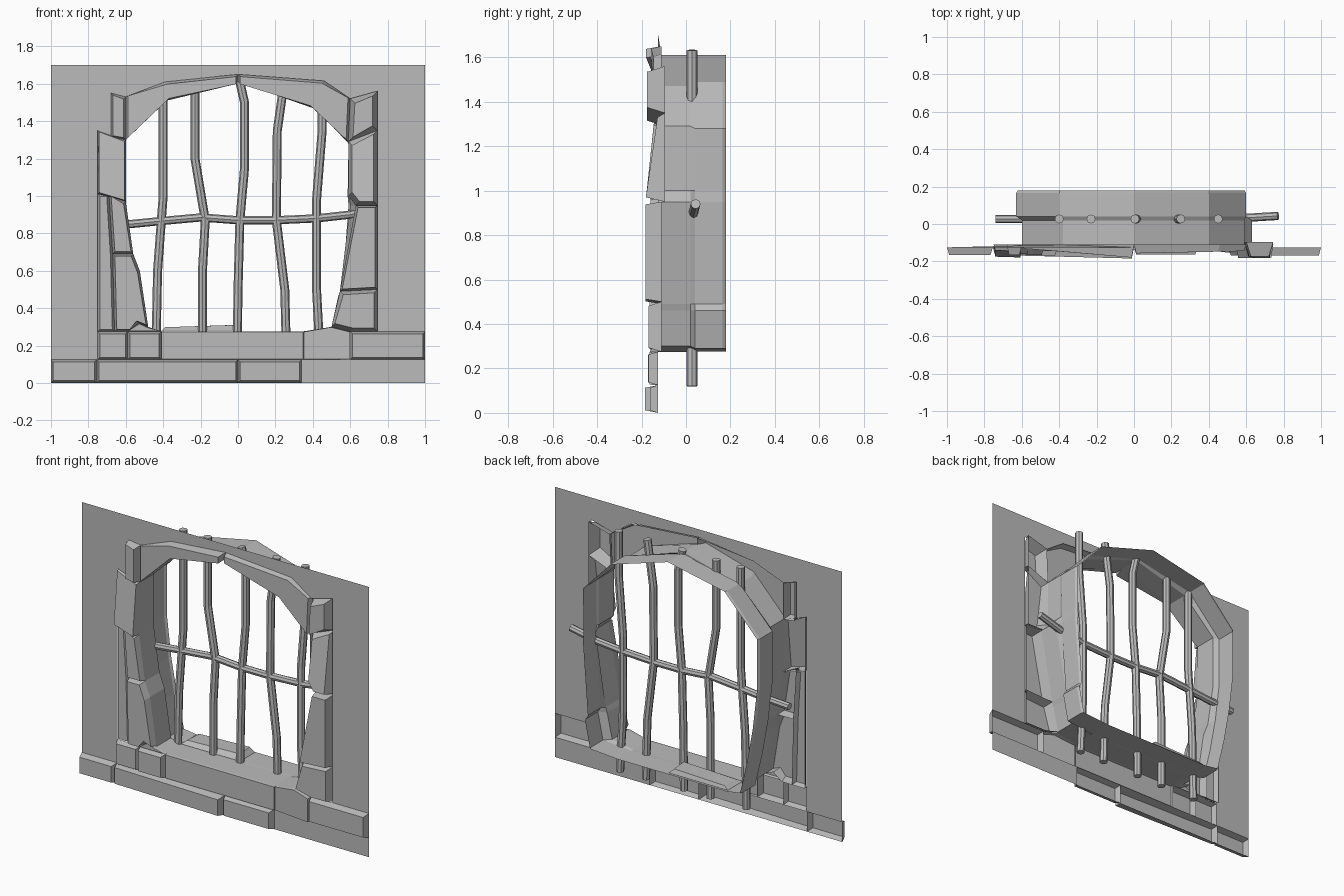
import bpy
import bmesh
from mathutils import Vector

old = bpy.data.objects.get("Cube")
if old:
    bpy.data.objects.remove(old, do_unlink=True)

WALL_Y = -0.125
JAMB_BACK = -0.11
DEEP_BACK = -0.095
GREY = (0.5, 0.5, 0.5, 1)

# One plain grey for stone and metal alike
grey = bpy.data.materials.new("plain_grey")
grey.use_nodes = True
grey.diffuse_color = GREY
grey.node_tree.nodes["Principled BSDF"].inputs["Base Color"].default_value = GREY


def add_object(name, data):
    data.materials.append(grey)
    obj = bpy.data.objects.new(name, data)
    bpy.context.scene.collection.objects.link(obj)
    return obj


def finish(name, bm):
    mesh = bpy.data.meshes.new(name)
    bm.to_mesh(mesh)
    bm.free()
    return add_object(name, mesh)


def loft(name, rings, open_start=False, open_end=False, flip=False):
    """Skin a row of matching rings, then remove the caps that stay open."""
    bm = bmesh.new()
    rows = [[bm.verts.new(p) for p in ring] for ring in rings]
    for a, b in zip(rows, rows[1:]):
        for i in range(len(a)):
            j = (i + 1) % len(a)
            bm.faces.new((a[i], a[j], b[j], b[i]))
    start, end = bm.faces.new(rows[0]), bm.faces.new(rows[-1])
    bmesh.ops.recalc_face_normals(bm, faces=bm.faces[:])
    if flip:
        bmesh.ops.reverse_faces(bm, faces=bm.faces[:])
    caps = [f for f, is_open in ((start, open_start), (end, open_end)) if is_open]
    if caps:
        bmesh.ops.delete(bm, geom=caps, context='FACES_ONLY')
    return finish(name, bm)


def stone(name, outline, front, slope_x=0, slope_z=0, bevel=0.012, back=WALL_Y):
    """Hollow-backed facing stone with chamfered sides and a sloping front."""
    centre = sum((Vector(p) for p in outline), Vector((0, 0))) / len(outline)

    def shrink(value, mid):
        return value + max(-bevel, min(bevel, mid - value))

    base = [(x, back, z) for x, z in outline]
    face = []
    for x, z in outline:
        y = front + slope_x * (x - centre.x) + slope_z * (z - centre.y)
        face.append((shrink(x, centre.x), min(y, WALL_Y - 0.003), shrink(z, centre.y)))
    loft(name, [base, face], open_start=True)


def block(name, left, right, low, high, front, **options):
    stone(name, [(left, low), (right, low), (right, high), (left, high)], front, **options)


def bar(name, path, radius):
    curve = bpy.data.curves.new(name, 'CURVE')
    curve.dimensions = '3D'
    curve.fill_mode = 'FULL'
    curve.bevel_depth = radius
    curve.bevel_resolution = 2
    curve.use_fill_caps = True
    spline = curve.splines.new('POLY')
    spline.points.add(len(path) - 1)
    for point, (x, y, z) in zip(spline.points, path):
        point.co = (x, y, z, 1)
    spline.use_smooth = False
    add_object(name, curve)


# Wall around the surround, dipping slightly behind the right of the arch
def wall_panel(name, outline):
    bm = bmesh.new()
    verts = []
    for x, z in outline:
        dips = -.65 < x < -.2 and z > 1.5
        verts.append(bm.verts.new((x, JAMB_BACK if dips else WALL_Y, z)))
    face = bm.faces.new(verts)
    face.normal_update()
    if face.normal.y > 0:
        face.normal_flip()
    finish(name, bm)


wall_panel("wall_right", [(0, 1.7), (-1, 1.7), (-1, .125), (-.75, .125), (-.75, 1.35),
                          (-.68, 1.31), (-.68, 1.55), (-.6, 1.53), (-.39, 1.61), (0, 1.65)])
wall_panel("wall_left", [(0, 1.7), (1, 1.7), (1, .275), (.745, .275), (.745, 1.56),
                         (.6, 1.52), (.46, 1.615), (0, 1.65)])
wall_panel("wall_foot", [(.34, 0), (1, 0), (1, .125), (.34, .125)])

# Plinth course
block("plinth_right", -1, -.755, 0, .125, -.165)
block("plinth_middle", -.755, 0, 0, .125, -.175, slope_x=-.025)
block("plinth_left", 0, .34, 0, .125, -.163)

# Sill course
block("sill_end_right", -.75, -.59, .125, .275, -.16)
block("sill_block_right", -.59, -.41, .125, .275, -.17)
stone("sill_chamfer_right", [(-.59, .275), (-.41, .275), (-.48, .3), (-.53, .32)], -.145,
      bevel=.004)
block("sill_slab", -.41, .35, .125, .275, -.14, bevel=.002)
stone("sill_shoulder", [(.35, .125), (.6, .125), (.6, .275), (.5, .3), (.35, .275)],
      -.15, slope_x=-.11, bevel=.002)
block("sill_end_left", .6, 1, .125, .275, -.168)

# Right jamb stones
stone("right_jamb_back", [(-.75, .275), (-.66, .275), (-.67, .69), (-.69, 1.01), (-.75, 1.01)],
      -.14, back=JAMB_BACK)
stone("right_jamb_low", [(-.66, .275), (-.59, .275), (-.53, .32), (-.48, .3), (-.525, .6),
                         (-.56, .69), (-.67, .69)], -.165, back=JAMB_BACK)
stone("right_jamb_middle", [(-.67, .69), (-.56, .69), (-.6, .97), (-.69, 1.01)], -.16,
      back=JAMB_BACK)
stone("right_jamb_high", [(-.75, 1.01), (-.6, .97), (-.6, 1.3), (-.75, 1.35)], -.16,
      slope_z=.1, bevel=.008, back=JAMB_BACK)
stone("right_springer", [(-.68, 1.31), (-.6, 1.3), (-.6, 1.53), (-.68, 1.55)], -.165,
      back=JAMB_BACK)

# Left jamb stones
stone("left_jamb_foot", [(.5, .3), (.6, .275), (.745, .275), (.745, .5), (.545, .49)], -.168,
      bevel=.018, back=JAMB_BACK)
stone("left_jamb_low", [(.545, .49), (.745, .5), (.745, .95), (.63, .95)], -.183,
      back=JAMB_BACK)
stone("left_jamb_high", [(.63, .95), (.745, .95), (.745, 1.35), (.59, 1.29), (.59, 1)],
      -.16, slope_z=.13, bevel=.02, back=DEEP_BACK)
stone("left_springer", [(.59, 1.29), (.745, 1.35), (.745, 1.56), (.6, 1.52)], -.175,
      bevel=.025, back=DEEP_BACK)

# Arch stones
stone("arch_right", [(-.6, 1.3), (-.38, 1.51), (0, 1.61), (0, 1.65), (-.39, 1.61), (-.6, 1.53)],
      -.153, slope_x=-.08, back=JAMB_BACK)
stone("arch_left", [(0, 1.61), (.4, 1.47), (.59, 1.29), (.6, 1.52), (.46, 1.615), (0, 1.65)],
      -.15, slope_x=.02, back=JAMB_BACK)

# Stepped reveal running back through the wall, with a wider outline behind the bars
front_outline = [(-.48, .3), (-.525, .6), (-.56, .69), (-.6, .97), (-.6, 1.3), (-.38, 1.51),
                 (0, 1.61), (.4, 1.47), (.59, 1.29), (.59, 1), (.63, .95), (.545, .49),
                 (.535, .46), (.5, .3), (.35, .275), (-.41, .275)]
back_outline = [(-.51, .29), (-.56, .5), (-.6, .72), (-.63, .97), (-.63, 1.29), (-.4, 1.53),
                (0, 1.61), (.4, 1.49), (.6, 1.28), (.595, 1), (.6, .95), (.565, .49),
                (.585, .46), (.55, .29), (.35, .276), (-.41, .276)]


def ring(outline, y, widen=1):
    return [(x * widen, y, z) for x, z in outline]


loft("reveal", [ring(front_outline, WALL_Y), ring(front_outline, .02), ring(back_outline, .04),
                ring(back_outline, .165), ring(back_outline, .18, .985)],
     open_start=True, open_end=True, flip=True)

# Loose slab on the floor of the reveal
loft("floor_slab", [[(-.41, .02, .28), (0, .02, .28), (0, .17, .28), (-.41, .17, .28)],
                    [(-.39, .05, .298), (-.02, .05, .31), (-.03, .16, .31), (-.38, .16, .298)]],
     open_start=True)

# Bent upright bars, given as (x, z) points
uprights = [
    [(-.44, .12), (-.43, .6), (-.4, 1), (-.4, 1.63)],
    [(-.19, .12), (-.19, .6), (-.175, .87), (-.23, 1.2), (-.23, 1.63)],
    [(-.005, .12), (0, .5), (.01, .87), (.035, 1.15), (.035, 1.5), (.005, 1.63)],
    [(.26, .12), (.25, .5), (.205, .87), (.21, 1.35), (.25, 1.63)],
    [(.44, .12), (.42, .5), (.42, .98), (.45, 1.35), (.45, 1.63)],
]
for number, path in enumerate(uprights, 1):
    bar(f"upright_bar_{number}", [(x, .027, z) for x, z in path], .024)

# Bent cross bar
cross = [(-.74, .84), (-.57, .85), (-.42, .865), (-.2, .885), (0, .87), (.2, .87),
         (.42, .88), (.6, .9), (.77, .94)]
bar("cross_bar", [(x, .027 + max(0, x - .5) * .06, z) for x, z in cross], .022)
